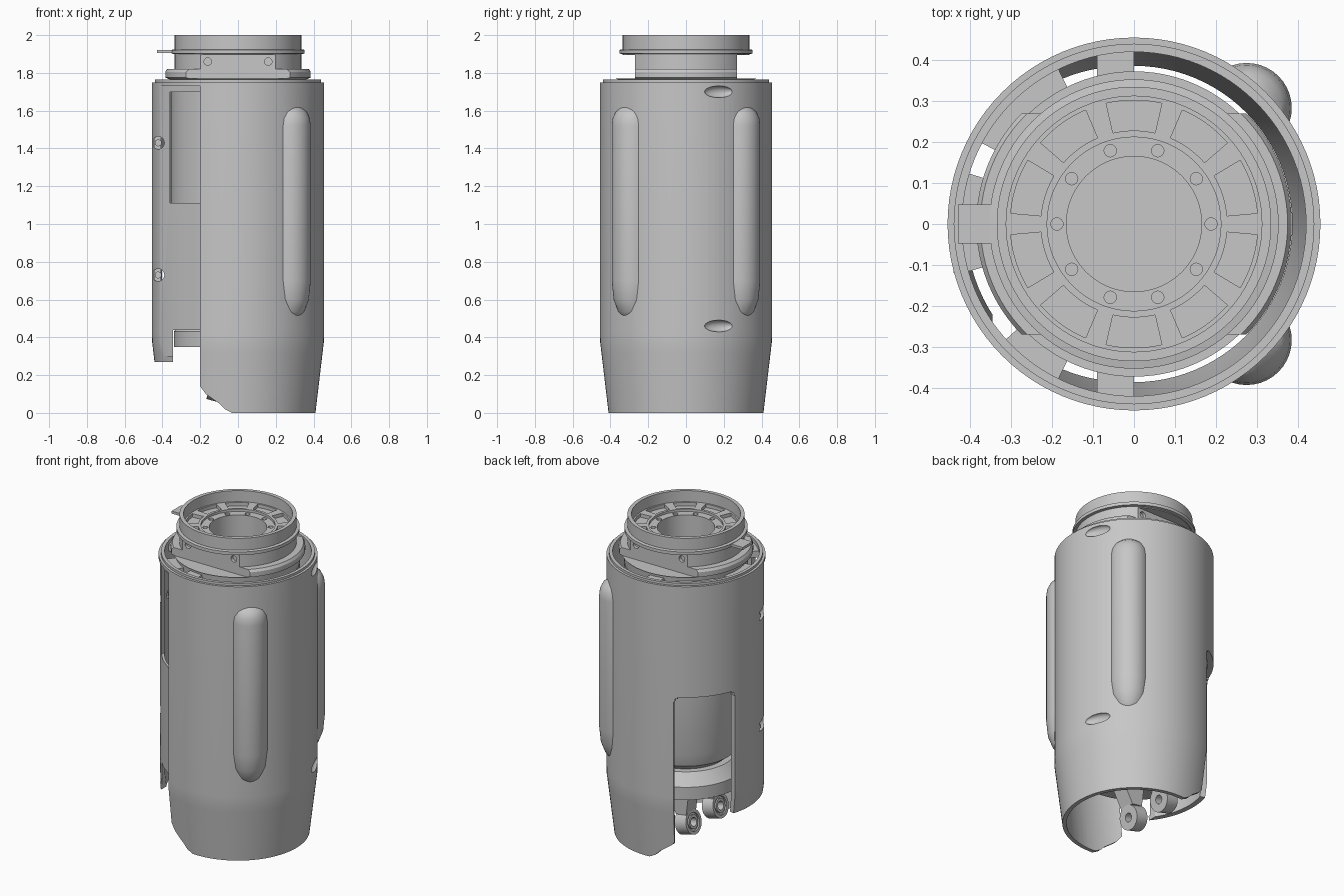
import bpy, bmesh, math
from mathutils import Matrix

cube = bpy.data.objects.get("Cube")
if cube:
    bpy.data.objects.remove(cube, do_unlink=True)

grey = bpy.data.materials.new("satin_grey")
grey.use_nodes = True
grey.diffuse_color = (0.57, 0.57, 0.57, 1)
grey.node_tree.nodes["Principled BSDF"].inputs["Base Color"].default_value = (0.57, 0.57, 0.57, 1)


def make(name, bm):
    """Store a closed solid with its faces turned outward."""
    bmesh.ops.remove_doubles(bm, verts=bm.verts, dist=1e-5)
    bmesh.ops.recalc_face_normals(bm, faces=bm.faces)
    if bm.calc_volume(signed=True) < 0:
        bmesh.ops.reverse_faces(bm, faces=bm.faces)
    me = bpy.data.meshes.new(name)
    bm.to_mesh(me)
    bm.free()
    me.materials.append(grey)
    ob = bpy.data.objects.new(name, me)
    bpy.context.collection.objects.link(ob)
    return ob


def revolve(name, profile, steps=96, closed=False, at=(0, 0, 0)):
    """Turn an (r, z) profile about the z axis."""
    bm = bmesh.new()
    rings = []
    for r, z in profile:
        turns = [math.tau * i / steps for i in range(steps)] if r else [0]
        rings.append([bm.verts.new((r * math.cos(a), r * math.sin(a), z)) for a in turns])
    for a, b in zip(rings, rings[1:] + rings[:1] if closed else rings[1:]):
        for i in range(steps):
            j = (i + 1) % steps
            quad = [a[i % len(a)], a[j % len(a)], b[j % len(b)], b[i % len(b)]]
            bm.faces.new(list(dict.fromkeys(quad)))
    bmesh.ops.translate(bm, verts=bm.verts, vec=at)
    return make(name, bm)


def prism(name, pts, lo, hi, along_y=False):
    """Extrude a flat outline along z, or along y."""
    bm = bmesh.new()
    place = (lambda a, b, h: (a, h, b)) if along_y else (lambda a, b, h: (a, b, h))
    low = [bm.verts.new(place(a, b, lo)) for a, b in pts]
    top = [bm.verts.new(place(a, b, hi)) for a, b in pts]
    bm.faces.new(low[::-1])
    bm.faces.new(top)
    for i in range(len(pts)):
        j = (i + 1) % len(pts)
        bm.faces.new((low[i], low[j], top[j], top[i]))
    return make(name, bm)


def box(name, x0, x1, y0, y1, z0, z1):
    return prism(name, [(x0, y0), (x1, y0), (x1, y1), (x0, y1)], z0, z1)


def sector(name, a0, a1, r0, r1, z0, z1, n=12):
    angles = [math.radians(a0 + (a1 - a0) * i / n) for i in range(n + 1)]
    pts = [(r1 * math.cos(a), r1 * math.sin(a)) for a in angles]
    pts += [(r0 * math.cos(a), r0 * math.sin(a)) for a in reversed(angles)]
    return prism(name, pts, z0, z1)


def rod(name, radius, length, at, axis="Z", sides=24):
    bm = bmesh.new()
    turn = Matrix.Rotation(math.pi / 2, 4, "X") if axis == "Y" else Matrix()
    bmesh.ops.create_cone(bm, cap_ends=True, segments=sides, radius1=radius, radius2=radius,
                          depth=length, matrix=Matrix.Translation(at) @ turn)
    return make(name, bm)


def volume(mesh):
    bm = bmesh.new()
    bm.from_mesh(mesh)
    v = bm.calc_volume(signed=True)
    bm.free()
    return v


def combine(ob, tool, how="DIFFERENCE"):
    """Apply a boolean with the first solver that gives a sound volume."""
    tool.hide_render = True
    before, part = volume(ob.data), volume(tool.data)
    low, high = (before - part, before) if how == "DIFFERENCE" else (before, before + part)
    for solver in ("MANIFOLD", "EXACT", "FLOAT"):
        mod = ob.modifiers.new("bool", "BOOLEAN")
        mod.operation, mod.object, mod.solver = how, tool, solver
        bpy.context.view_layer.update()
        new = bpy.data.meshes.new_from_object(ob.evaluated_get(bpy.context.evaluated_depsgraph_get()))
        ob.modifiers.clear()
        v = volume(new)
        if low - 1e-4 < v < high + 1e-4 and abs(v - before) > 1e-7:
            ob.data = new
            break
    bpy.data.objects.remove(tool, do_unlink=True)


# Outer sleeve: tapered body with a stepped rim and two grip ribs
shell = revolve("outer_sleeve", [(0, 0), (0.41, 0), (0.448, 0.32), (0.454, 0.37), (0.455, 0.42),
                                 (0.455, 1.75), (0.44, 1.75), (0.44, 1.765), (0, 1.765)])
rib = [(0, 0.45), (0.04, 0.49), (0.075, 0.535), (0.1, 0.6), (0.11, 0.7), (0.11, 1.52),
       (0.105, 1.56), (0.088, 1.595), (0.06, 1.618), (0, 1.63)]
for side in (-1, 1):
    combine(shell, revolve("rib", rib, 40, at=(0.275, 0.283 * side, 0)), "UNION")
combine(shell, revolve("cavity", [(0, -0.1), (0.385, -0.1), (0.386, 0), (0.42, 0.38),
                                  (0.42, 1.9), (0, 1.9)]))

# Side recess, window, rear slot and cut-away lower end
combine(shell, prism("recess", [(-0.415, -0.187), (-0.31, -0.307), (-0.2, -0.394), (-0.2, -0.6),
                                (-0.6, -0.6), (-0.6, -0.187)], 0.3, 1.73))
combine(shell, box("window", -0.36, -0.2, -0.61, -0.1, 1.11, 1.7))
combine(shell, box("lower_gap", -0.345, -0.2, -0.62, -0.1, -0.2, 0.44))
slot_steps = ((116, 163, 1.02), (117, 162, 1.04), (119, 160, 1.05))
for a0, a1, top in slot_steps:
    combine(shell, sector("rear_slot", a0, a1, 0.2, 0.7, -0.2, top))
combine(shell, box("end_cut", -0.6, -0.2, -0.65, 0.65, -0.25, 0.27))
combine(shell, prism("end_slope", [(-0.3, 0.16), (-0.2, 0.14), (-0.17, 0.1), (-0.1, 0.05),
                                   (-0.07, 0.02), (-0.03, -0.001), (-0.03, -0.1), (-0.3, -0.1)],
                     -0.62, 0.62, True))

# Oval dimples on the left and screw seats on the right
for z in (0.46, 1.7):
    bm = bmesh.new()
    bmesh.ops.create_uvsphere(bm, u_segments=24, v_segments=16, radius=1,
                              matrix=Matrix.Rotation(math.radians(22.5), 4, "Z")
                              @ Matrix.Translation((0.455, 0, z)) @ Matrix.Diagonal((0.028, 0.082, 0.031, 1)))
    combine(shell, make("dimple", bm))
for z in (0.73, 1.43):
    combine(shell, rod("screw_seat", 0.033, 0.3, (-0.423, -0.25, z), "Y"))
    rod("screw_head", 0.02, 0.03, (-0.423, -0.105, z), "Y", 6)

# Neck: collar, lip, flange and recessed face in one turning
neck = revolve("neck", [(0, 1.72), (0.165, 1.72), (0.165, 1.915), (0.212, 1.915), (0.212, 1.93),
                        (0.312, 1.93), (0.312, 2), (0.335, 2), (0.335, 1.925), (0.353, 1.922),
                        (0.353, 1.902), (0.335, 1.9), (0.335, 1.82), (0.375, 1.82), (0.385, 1.805),
                        (0.385, 1.775), (0.36, 1.765), (0.35, 1.68), (0, 1.68)])
for side in (-1, 1):
    y0, y1 = sorted((0.27 * side, 0.5 * side))
    combine(neck, box("flat", -0.5, 0.5, y0, y1, 1.77, 1.895))
    for x in (-0.16, 0.16):
        combine(neck, rod("side_hole", 0.02, 0.04, (x, 0.27 * side, 1.86), "Y", 16))
for k in range(10):
    combine(neck, sector("pocket", 36 * k + 5, 36 * k + 31, 0.228, 0.302, 1.908, 1.96))
    a = math.radians(36 * k)
    combine(neck, rod("face_hole", 0.015, 0.03, (0.188 * math.cos(a), 0.188 * math.sin(a), 1.915), sides=16))
box("key_tab", -0.43, -0.34, -0.048, 0.048, 1.904, 1.92)

# Inner chamber and supports between it and the sleeve
revolve("inner_chamber", [(0, 0.5), (0.24, 0.5), (0.29, 0.54), (0.31, 0.62), (0.31, 1.08),
                          (0.355, 1.1), (0.355, 1.7), (0, 1.7)], 64)
bracket = revolve("lower_bracket", [(0, 0.35), (0.34, 0.35), (0.34, 0.43), (0.28, 0.5), (0, 0.5)], 64)
combine(bracket, box("bracket_trim", 0.1, 0.6, -0.6, 0.6, 0.2, 0.7))
for side in (-1, 1):
    y0, y1 = sorted((0.3 * side, 0.425 * side))
    box("top_web", -0.09, 0, y0, y1, 1.7, 1.75)
for a0, a1 in ((116, 152), (163, 196), (222, 244)):
    sector("inner_shelf", a0, a1, 0.3, 0.425, 1.7, 1.74)

# Paired pivot bosses hanging from the bracket
ring = [(0.026, -0.04), (0.026, 0.04), (0.042, 0.04), (0.042, 0.03), (0.055, 0.03),
        (0.055, 0.04), (0.074, 0.04), (0.074, -0.04)]
for side in (-1, 1):
    boss = revolve("pivot_boss", ring, 40, True)
    boss.data.transform(Matrix.Translation((-0.11, 0.135 * side, 0.135))
                        @ Matrix.Rotation(math.radians(-75), 4, "Y"))
    prism("boss_arm", [(-0.13, 0.2), (-0.06, 0.19), (0.03, 0.36), (-0.15, 0.36)],
          0.135 * side - 0.05, 0.135 * side + 0.05, True)

# Smooth curved surfaces, keep crisp edges
for ob in bpy.context.scene.objects:
    if ob.type == "MESH" and grey.name in ob.data.materials:
        bpy.ops.object.select_all(action="DESELECT")
        ob.select_set(True)
        bpy.context.view_layer.objects.active = ob
        bpy.ops.object.shade_smooth_by_angle(angle=math.radians(30))
